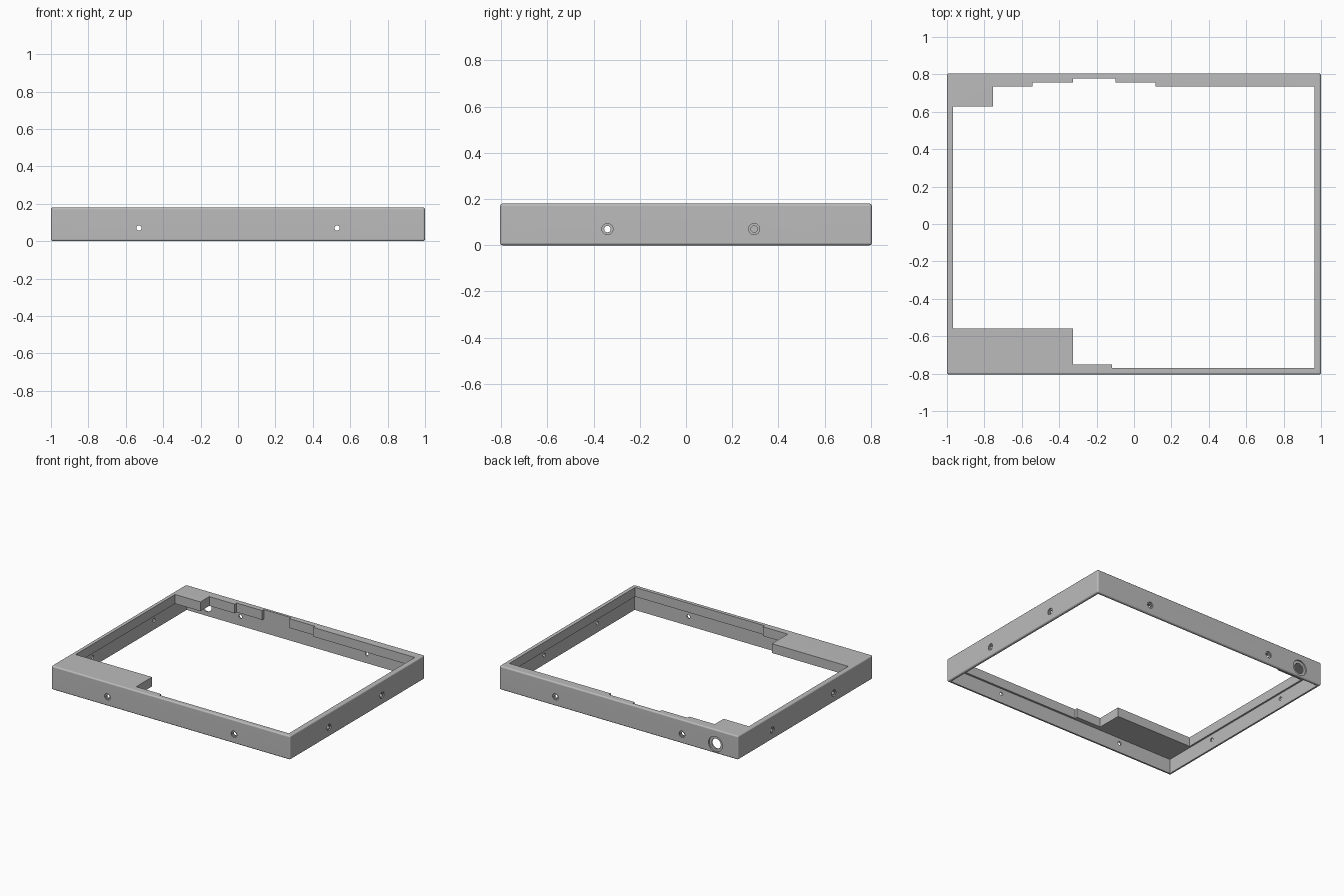
import bpy, bmesh, math
from mathutils import Matrix, Vector

if "Cube" in bpy.data.objects:
    bpy.data.objects.remove(bpy.data.objects["Cube"], do_unlink=True)

HALF_X, HALF_Y, HEIGHT = 1.0, 0.805, 0.18
WALL = 0.02          # thickness of the side walls
LEDGE_Z = 0.11       # underside of the top ledge
HOLE_Z = 0.07        # height of all hole centres


def make_object(name, bm):
    mesh = bpy.data.meshes.new(name)
    bmesh.ops.recalc_face_normals(bm, faces=bm.faces)
    bm.to_mesh(mesh)
    bm.free()
    obj = bpy.data.objects.new(name, mesh)
    bpy.context.collection.objects.link(obj)
    return obj


def box(name, hx, hy, z0, z1):
    bm = bmesh.new()
    bmesh.ops.create_cube(bm, size=1)
    bmesh.ops.scale(bm, vec=(2 * hx, 2 * hy, z1 - z0), verts=bm.verts)
    bmesh.ops.translate(bm, vec=(0, 0, (z0 + z1) / 2), verts=bm.verts)
    return make_object(name, bm)


def prism(name, outline, z0, z1):
    bm = bmesh.new()
    face = bm.faces.new([bm.verts.new((x, y, z0)) for x, y in outline])
    top = bmesh.ops.extrude_face_region(bm, geom=[face])["geom"]
    bmesh.ops.translate(bm, vec=(0, 0, z1 - z0),
                        verts=[v for v in top if isinstance(v, bmesh.types.BMVert)])
    return make_object(name, bm)


def rod(name, centre, axis, radius, length):
    bm = bmesh.new()
    turn = Vector(axis).to_track_quat('Z', 'Y').to_matrix().to_4x4()
    bmesh.ops.create_cone(bm, cap_ends=True, segments=32, radius1=radius,
                          radius2=radius, depth=length,
                          matrix=Matrix.Translation(centre) @ turn)
    return make_object(name, bm)


def apply_modifier(obj, mod):
    bpy.context.view_layer.objects.active = obj
    bpy.ops.object.modifier_apply(modifier=mod.name)


def cut(target, cutter):
    cutter.hide_render = True
    mod = target.modifiers.new("cut", 'BOOLEAN')
    mod.operation, mod.solver, mod.object = 'DIFFERENCE', 'EXACT', cutter
    apply_modifier(target, mod)
    bpy.data.objects.remove(cutter, do_unlink=True)


def stepped_hole(target, centre, axis, outer, inner, depth):
    # shallow wide recess around a narrower through hole
    cut(target, rod("recess_cutter", centre, axis, outer, 2 * depth))
    cut(target, rod("hole_cutter", centre, axis, inner, 4 * WALL))


# Outer body with softly rounded edges
frame = box("bezel_frame", HALF_X, HALF_Y, 0, HEIGHT)
bevel = frame.modifiers.new("rounded_edges", 'BEVEL')
bevel.width, bevel.segments = 0.011, 3
apply_modifier(frame, bevel)

# Hollow underside, leaving thin walls and a thick top ledge
cut(frame, box("cavity_cutter", HALF_X - WALL, HALF_Y - WALL, -0.1, LEDGE_Z))

# Stepped window through the ledge
window = [(-0.967, -0.56), (-0.327, -0.56), (-0.327, -0.75), (-0.118, -0.75),
          (-0.118, -0.77), (0.965, -0.77), (0.965, 0.735), (0.115, 0.735),
          (0.115, 0.757), (-0.1, 0.757), (-0.1, 0.778), (-0.327, 0.778),
          (-0.327, 0.757), (-0.542, 0.757), (-0.542, 0.735), (-0.755, 0.735),
          (-0.755, 0.629), (-0.967, 0.629)]
cut(frame, prism("window_cutter", window, 0.05, 0.3))

# Screw holes in all four walls
for x in (-0.53, 0.53):
    for side in (-1, 1):
        stepped_hole(frame, (x, side * HALF_Y, HOLE_Z), (0, side, 0), 0.024, 0.014, 0.008)
for side, places in ((1, (-0.34, 0.295)), (-1, (-0.34, 0.395))):
    for y in places:
        stepped_hole(frame, (side * HALF_X, y, HOLE_Z), (side, 0, 0), 0.024, 0.014, 0.008)

# Large socket hole at the back
stepped_hole(frame, (-0.81, HALF_Y, HOLE_Z), (0, 1, 0), 0.058, 0.038, 0.01)

# Material and shading
grey = bpy.data.materials.new("mid_grey")
grey.use_nodes = True
colour = (0.5, 0.5, 0.5, 1)
grey.diffuse_color = colour
grey.node_tree.nodes["Principled BSDF"].inputs["Base Color"].default_value = colour
frame.data.materials.clear()
frame.data.materials.append(grey)
for face in frame.data.polygons:
    face.material_index = 0

bpy.ops.object.select_all(action='DESELECT')
frame.select_set(True)
bpy.context.view_layer.objects.active = frame
bpy.ops.object.shade_smooth_by_angle(angle=math.radians(35))
weighted = frame.modifiers.new("even_shading", 'WEIGHTED_NORMAL')
weighted.keep_sharp = True
